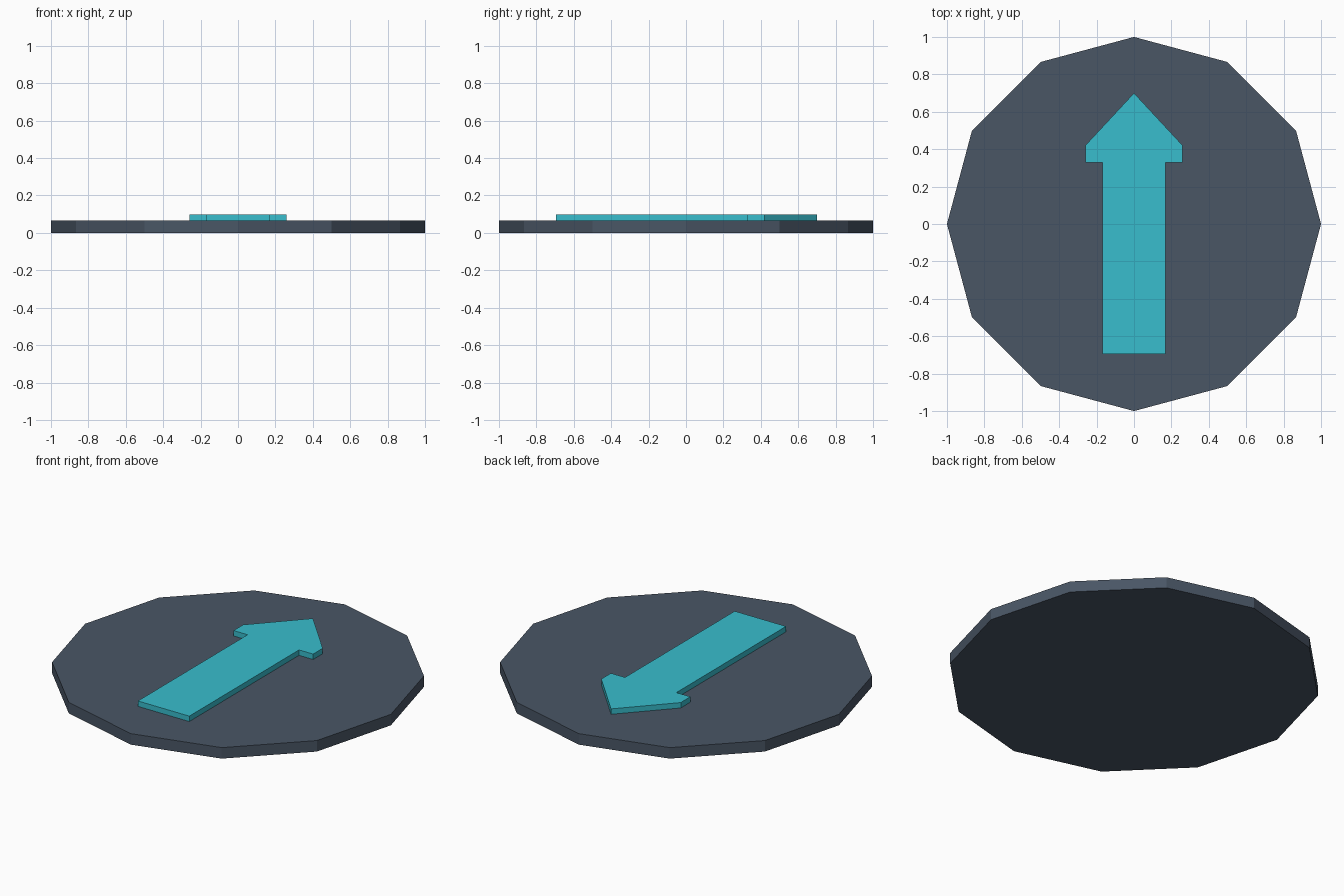
import bpy
import bmesh
from math import cos, sin, tau

cube = bpy.data.objects.get("Cube")
if cube:
    bpy.data.objects.remove(cube, do_unlink=True)


def make_material(name, color):
    mat = bpy.data.materials.new(name)
    mat.use_nodes = True
    mat.diffuse_color = color
    mat.node_tree.nodes["Principled BSDF"].inputs["Base Color"].default_value = color
    return mat


def extruded_plate(name, outline, bottom, top, mat):
    """Extrude a flat outline upward into a solid plate."""
    bm = bmesh.new()
    base = bm.faces.new([bm.verts.new((x, y, bottom)) for x, y in outline])
    grown = bmesh.ops.extrude_face_region(bm, geom=[base], use_keep_orig=True)
    for item in grown["geom"]:
        if isinstance(item, bmesh.types.BMVert):
            item.co.z = top
    bmesh.ops.recalc_face_normals(bm, faces=bm.faces)
    mesh = bpy.data.meshes.new(name)
    bm.to_mesh(mesh)
    bm.free()
    mesh.materials.append(mat)
    obj = bpy.data.objects.new(name, mesh)
    bpy.context.collection.objects.link(obj)
    return obj


slate = make_material("slate grey", (0.067, 0.092, 0.130, 1))
cyan = make_material("bright cyan", (0.040, 0.510, 0.610, 1))

# Twelve-sided base disc
SIDES = 12
DISC_TOP = 0.065
disc = [(cos(tau * i / SIDES), sin(tau * i / SIDES)) for i in range(SIDES)]
extruded_plate("base_disc", disc, 0, DISC_TOP, slate)

# Raised arrow pointing to the back, mirrored from its right-hand half
half = [(0.168, -0.695), (0.168, 0.33), (0.26, 0.33), (0.26, 0.42)]
arrow = half + [(0, 0.70)] + [(-x, y) for x, y in reversed(half)]
extruded_plate("direction_arrow", arrow, DISC_TOP, 0.097, cyan)
